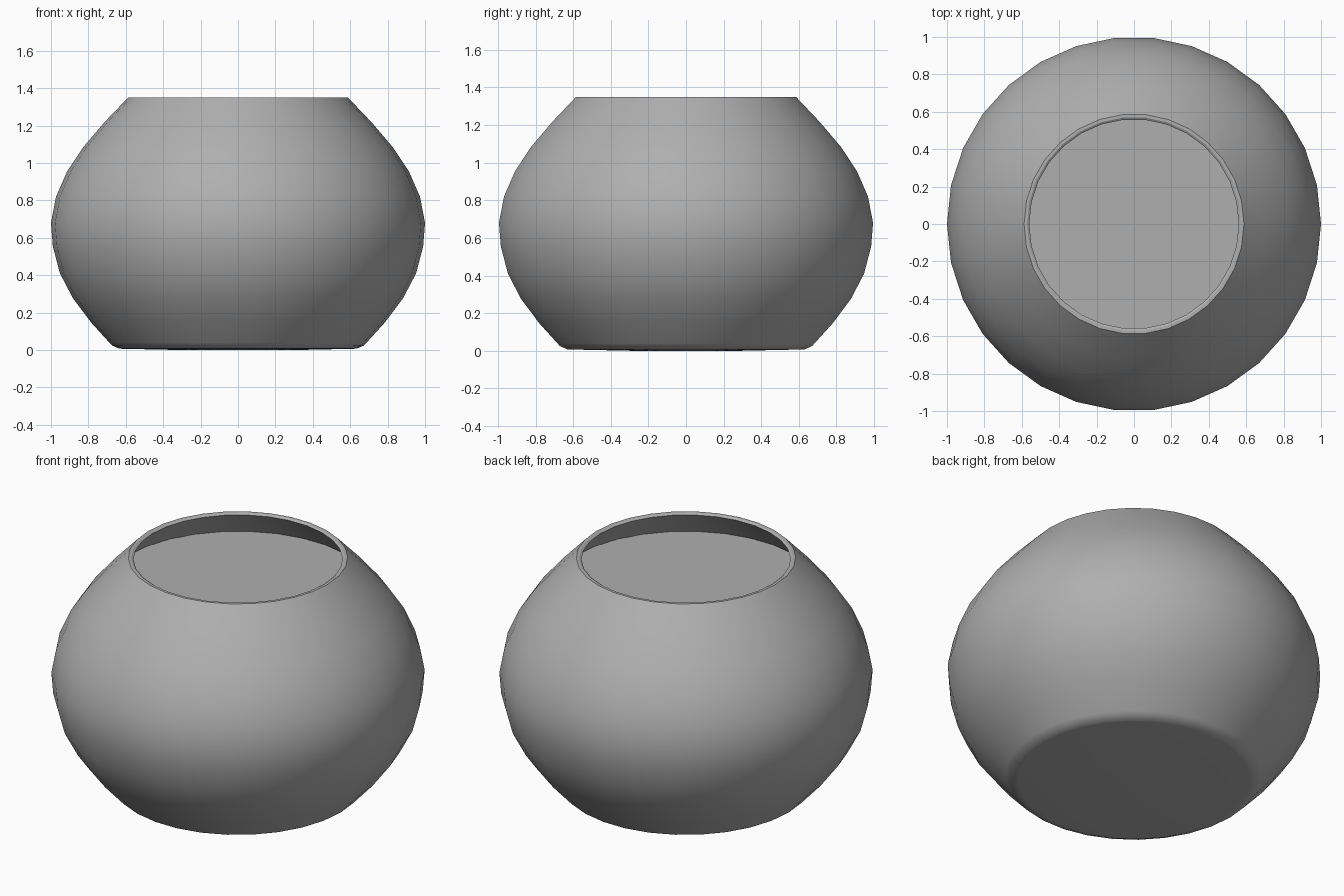
import bpy, bmesh, math

cube = bpy.data.objects.get("Cube")
if cube:
    bpy.data.objects.remove(cube, do_unlink=True)

SIDES = 30
WALL = 0.03
WATER_Z = 1.17
GREY = (0.43, 0.43, 0.43, 1)

grey = bpy.data.materials.new("mid_grey")
grey.use_nodes = True
grey.diffuse_color = GREY
grey.node_tree.nodes["Principled BSDF"].inputs["Base Color"].default_value = GREY


def lathe(name, profile):
    """Spin an open (radius, height) profile around the z axis."""
    bm = bmesh.new()
    verts = [bm.verts.new((r, 0, z)) for r, z in profile]
    edges = [bm.edges.new(pair) for pair in zip(verts, verts[1:])]
    bmesh.ops.spin(bm, geom=verts + edges, cent=(0, 0, 0), axis=(0, 0, 1),
                   angle=math.tau, steps=SIDES, use_duplicate=False)
    bmesh.ops.remove_doubles(bm, verts=bm.verts, dist=0.0005)
    bmesh.ops.recalc_face_normals(bm, faces=bm.faces)
    mesh = bpy.data.meshes.new(name)
    bm.to_mesh(mesh)
    bm.free()
    mesh.materials.append(grey)
    obj = bpy.data.objects.new(name, mesh)
    bpy.context.collection.objects.link(obj)
    bpy.ops.object.select_all(action='DESELECT')
    obj.select_set(True)
    bpy.context.view_layer.objects.active = obj
    bpy.ops.object.shade_smooth_by_angle(angle=math.radians(30))
    return obj


# Outer wall, from the foot up to the rim
side = [(0.674, 0.025), (0.687, 0.039), (0.786, 0.148), (0.882, 0.276),
        (0.952, 0.41), (0.99, 0.554), (1.0, 0.68), (0.973, 0.82),
        (0.914, 0.955), (0.829, 1.083), (0.715, 1.217)]
base = [(0, 0), (0.3, 0), (0.622, 0.007), (0.636, 0.008)]
rim = [(0.588, 1.35), (0.572, 1.35), (0.56, 1.342)]

# Inner wall, running back down to the floor
inner = [(r - WALL, z) for r, z in reversed(side[2:])]
floor = [(0.66, 0.05), (0, 0.04)]
lathe("bowl", base + side + rim + inner + floor)

# Water fills the bowl up to a flat surface just below the rim
GAP = 0.004
upper, lower = inner[:2]
t = (WATER_Z - lower[1]) / (upper[1] - lower[1])
edge = lower[0] + t * (upper[0] - lower[0])
body = [(r - GAP, z) for r, z in reversed(inner) if z < WATER_Z]
lathe("water", [(0, 0.05), (0.65, 0.06)] + body + [(edge - GAP, WATER_Z), (0, WATER_Z)])
